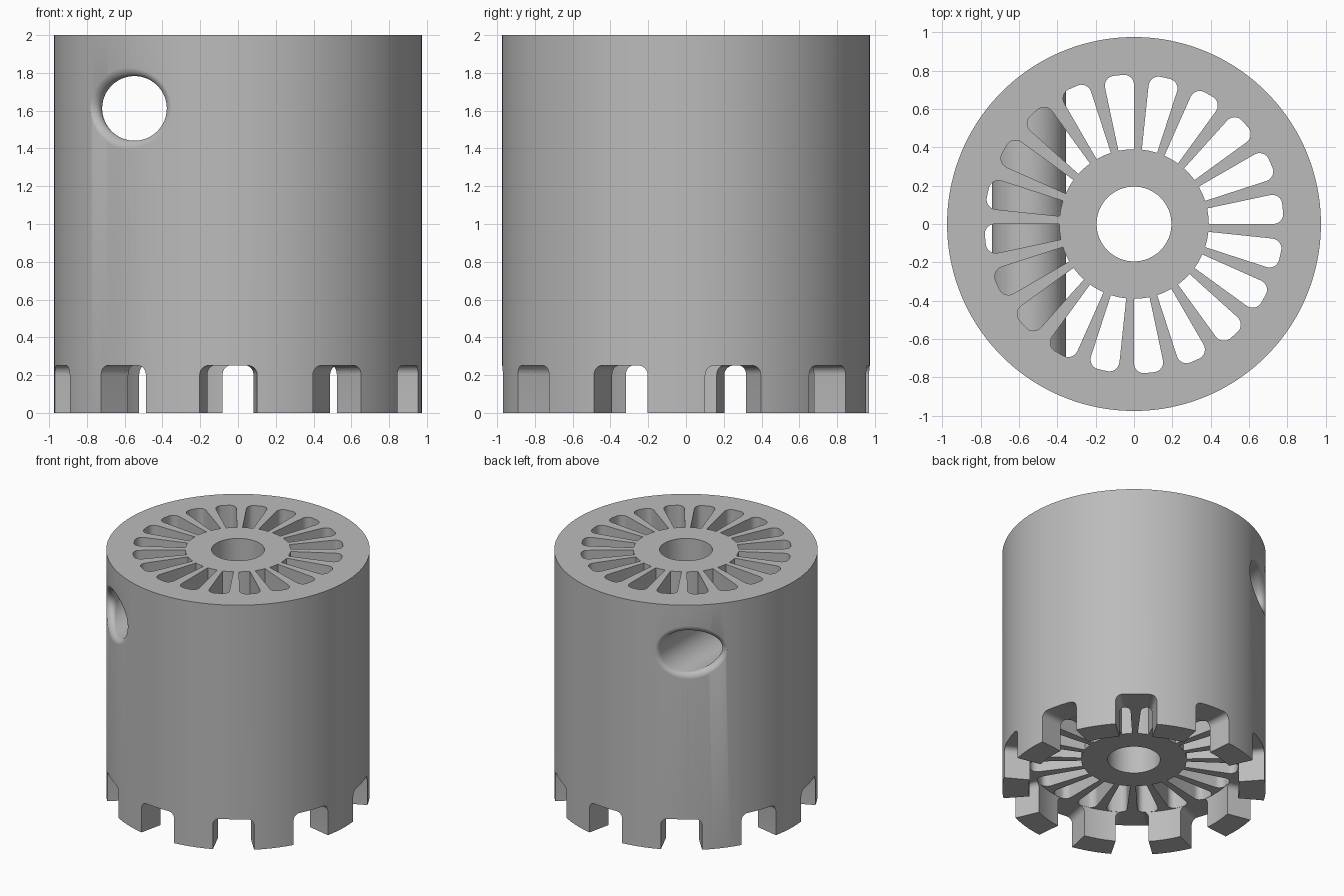
import bpy, bmesh
from math import sin, cos, pi, radians, sqrt
from mathutils import Matrix, Vector

if "Cube" in bpy.data.objects:
    bpy.data.objects.remove(bpy.data.objects["Cube"], do_unlink=True)

R_OUT, R_IN, R_HUB, R_BORE, H = 0.975, 0.78, 0.39, 0.195, 2.0
FLOOR = 0.25                               # underside of the spokes
HOLE_X, HOLE_Z, R_HOLE, R_TUBE, FILLET = -0.548, 1.612, 0.171, 0.193, 0.045


def make(name, bm):
    bmesh.ops.recalc_face_normals(bm, faces=bm.faces)
    mesh = bpy.data.meshes.new(name)
    bm.to_mesh(mesh)
    bm.free()
    obj = bpy.data.objects.new(name, mesh)
    bpy.context.scene.collection.objects.link(obj)
    return obj


def cylinder(name, r, z0, z1, segs):
    bm = bmesh.new()
    bmesh.ops.create_cone(bm, cap_ends=True, segments=segs, radius1=r, radius2=r,
                          depth=z1 - z0, matrix=Matrix.Translation((0, 0, (z0 + z1) / 2)))
    return make(name, bm)


def loft(bm, loops):
    """Join matching closed loops of points and cap both ends."""
    rings = [[bm.verts.new(p) for p in loop] for loop in loops]
    n = len(rings[0])
    for a, b in zip(rings, rings[1:]):
        for i in range(n):
            j = (i + 1) % n
            bm.faces.new((a[i], a[j], b[j], b[i]))
    bm.faces.new(rings[0][::-1])
    bm.faces.new(rings[-1])


def combine(target, tool, operation):
    mod = target.modifiers.new(operation.title(), "BOOLEAN")
    mod.operation, mod.solver, mod.object = operation, "EXACT", tool
    bpy.context.view_layer.objects.active = target
    bpy.ops.object.modifier_apply(modifier=mod.name)
    bpy.data.objects.remove(tool, do_unlink=True)


def polar(r, a, z):
    return Vector((r * cos(a), r * sin(a), z))


def rounded_end(half, end, r, steps=6):
    """Two rounded corners at +half and -half, as (across, along) pairs."""
    arc = [(half - r + r * cos(t), end - r + r * sin(t))
           for t in (i * pi / 2 / steps for i in range(steps + 1))]
    return arc + [(-u, v) for u, v in reversed(arc)]


# Solid body
body = cylinder("slotted_cylinder", R_OUT, 0, H, 192)

# Ring of wedge slots with rounded outer corners
bm = bmesh.new()
half = radians(6)
for k in range(20):
    mid = radians(6 + 18 * k)
    outline = [(R_HUB, -half), (R_HUB, -half / 3), (R_HUB, half / 3), (R_HUB, half)]
    outer = [(v, u / R_IN) for u, v in rounded_end(half * R_IN, R_IN, 0.055)]
    outline += outer
    loft(bm, [[polar(r, mid + a, z) for r, a in outline] for z in (-0.1, H + 0.1)])
combine(body, make("slot_cutter", bm), "DIFFERENCE")

# Central bore and underside recess
combine(body, cylinder("bore_cutter", R_BORE, -0.1, H + 0.1, 96), "DIFFERENCE")
combine(body, cylinder("recess_cutter", R_IN + 0.002, -0.1, FLOOR, 160), "DIFFERENCE")

# Notches that leave ten teeth around the foot
bm = bmesh.new()
half = radians(9)
for k in range(10):
    mid = radians(-93 + 36 * k)
    outline = [(-half, -0.1)]
    for i in range(6):
        outline.append((half * (-0.6 + 0.24 * i), -0.1))
    outline = [(-half, -0.1), (-half / 3, -0.1), (half / 3, -0.1), (half, -0.1)]
    outline += [(u / R_OUT, v) for u, v in rounded_end(half * R_OUT, FLOOR + 0.001, 0.05)]
    loft(bm, [[polar(r, mid + a, z) for a, z in outline] for r in (0.77, 1.1)])
combine(body, make("notch_cutter", bm), "DIFFERENCE")

# Sleeve for the cross hole, trimmed to stay inside the outer wall
sleeve = cylinder("sleeve", R_TUBE, -0.85, 0.85, 96)
sleeve.data.transform(Matrix.Translation((HOLE_X, 0, HOLE_Z)) @ Matrix.Rotation(pi / 2, 4, "X"))
combine(sleeve, cylinder("trim", 0.88, 0.5, H - 0.1, 128), "INTERSECT")
combine(body, sleeve, "UNION")


def mouth(phi, steps=8):
    """Rounded section of the hole mouth as (radius, y), from outside to inside."""
    x = HOLE_X + R_HOLE * cos(phi)
    depth = sqrt(R_OUT ** 2 - x ** 2)
    corner = Vector((R_HOLE, -depth))
    along, inward = Vector((1, cos(phi) * x / depth)).normalized(), Vector((0, 1))
    angle = along.angle(inward)
    setback = FILLET * cos(angle / 2) / sin(angle / 2)
    centre = corner + (along + inward).normalized() * FILLET / sin(angle / 2)
    a = (corner + along * setback - centre).normalized()
    b = (corner + inward * setback - centre).normalized()
    arc = [centre + a.slerp(b, i / steps) * FILLET for i in range(steps + 1)]
    return [Vector((arc[0].x, -1.2))] + arc


# Cross hole with a rounded mouth at each end
segs = 96
angles = [2 * pi * i / segs for i in range(segs)]
sections = [mouth(a) for a in angles]
front = [[(HOLE_X + s[k].x * cos(a), s[k].y, HOLE_Z + s[k].x * sin(a))
          for a, s in zip(angles, sections)] for k in range(len(sections[0]))]
back = [[(x, -y, z) for x, y, z in loop] for loop in reversed(front)]
bm = bmesh.new()
loft(bm, front + back)
combine(body, make("cross_hole_cutter", bm), "DIFFERENCE")

# Plain grey finish, smooth with sharp edges
grey = bpy.data.materials.new("plain_grey")
grey.use_nodes = True
colour = (0.5, 0.5, 0.5, 1)
grey.diffuse_color = colour
grey.node_tree.nodes["Principled BSDF"].inputs["Base Color"].default_value = colour
body.data.materials.clear()
body.data.materials.append(grey)
for poly in body.data.polygons:
    poly.material_index = 0
bpy.ops.object.select_all(action="DESELECT")
body.select_set(True)
bpy.context.view_layer.objects.active = body
bpy.ops.object.shade_smooth_by_angle(angle=radians(30))
